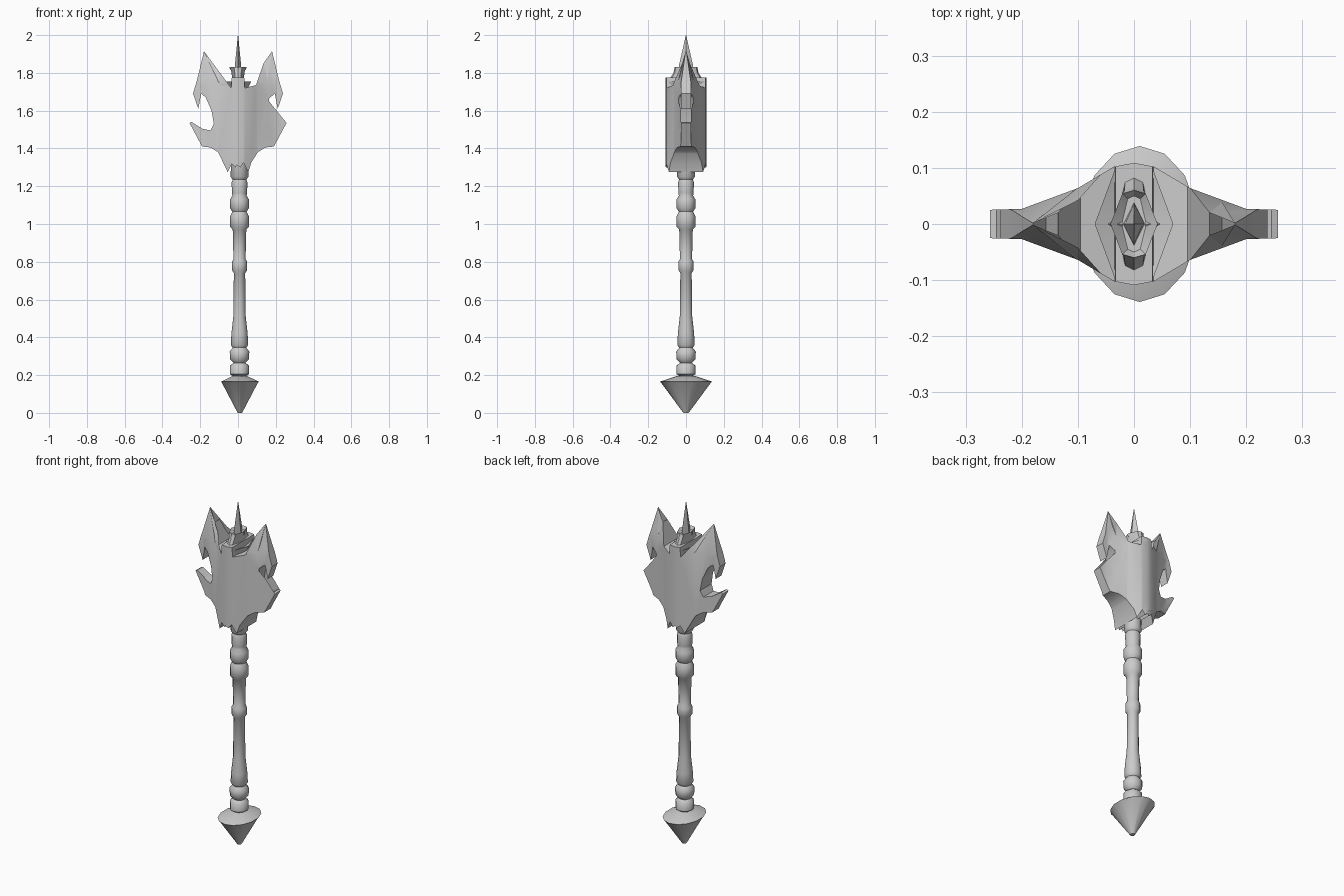
import bpy, bmesh, math

if "Cube" in bpy.data.objects:
    bpy.data.objects.remove(bpy.data.objects["Cube"])


def finish(bm, name, angle):
    bmesh.ops.recalc_face_normals(bm, faces=bm.faces)
    me = bpy.data.meshes.new(name)
    bm.to_mesh(me)
    bm.free()
    ob = bpy.data.objects.new(name, me)
    bpy.context.collection.objects.link(ob)
    bpy.ops.object.select_all(action='DESELECT')
    ob.select_set(True)
    bpy.context.view_layer.objects.active = ob
    bpy.ops.object.shade_smooth_by_angle(angle=math.radians(angle))
    return ob


def loft(name, rings, section, cx=0.0, angle=40):
    """Stack scaled copies of a unit section; rings are (z, rx, ry)."""
    bm = bmesh.new()
    loops = [[bm.verts.new((cx + u * rx, v * ry, z)) for u, v in section]
             for z, rx, ry in rings]
    n = len(section)
    for a, b in zip(loops, loops[1:]):
        for i in range(n):
            j = (i + 1) % n
            bm.faces.new((a[i], a[j], b[j], b[i]))
    bm.faces.new(loops[0][::-1])
    bm.faces.new(loops[-1])
    return finish(bm, name, angle)


def circle(n):
    return [(math.sin(2 * math.pi * i / n), math.cos(2 * math.pi * i / n)) for i in range(n)]


# Turned shaft with ring mouldings
shaft = [(.15, .045), (.195, .035), (.205, .05), (.25, .05), (.265, .032), (.285, .05),
         (.325, .052), (.345, .036), (.36, .046), (.42, .043), (.51, .033), (.74, .03),
         (.755, .04), (.80, .04), (.815, .032), (.97, .036), (.985, .05), (1.04, .05),
         (1.065, .038), (1.085, .05), (1.13, .05), (1.15, .038), (1.165, .04),
         (1.22, .042), (1.235, .036), (1.25, .047), (1.35, .045)]
loft("shaft", [(z, r, r) for z, r in shaft], circle(12), cx=.008, angle=50)

# Oval pointed pommel
loft("pommel", [(0, .012, .014), (.16, .098, .132), (.165, .103, .139), (.195, .04, .05)],
     circle(14), cx=.01, angle=30)

# Winged head: right half of the outline, bottom to top, then mirrored
half = [(.012, 1.30), (.03, 1.325), (.055, 1.275), (.07, 1.325), (.105, 1.38), (.145, 1.405),
        (.19, 1.41), (.257, 1.535), (.245, 1.54), (.19, 1.505), (.145, 1.495), (.128, 1.53),
        (.14, 1.60), (.165, 1.665), (.195, 1.69), (.21, 1.61), (.238, 1.69), (.215, 1.77),
        (.18, 1.915), (.157, 1.765), (.135, 1.85), (.095, 1.735), (.036, 1.72), (.033, 1.775)]
outline = [(0, 1.33)] + half + [(0, 1.775)] + [(-x, z) for x, z in reversed(half)]
depth = [(0, .109), (.036, .102), (.10, .064), (.20, .027), (.3, .024)]


def thickness(x, z):
    x = abs(x)
    for (x0, d0), (x1, d1) in zip(depth, depth[1:]):
        if x <= x1:
            d = d0 + (d1 - d0) * (x - x0) / (x1 - x0)
            break
    if x > .1 and z > 1.75:
        d *= max(.05, 1 - (z - 1.75) / .165)
    return d


bm = bmesh.new()
face = bm.faces.new([bm.verts.new((x, 0, z)) for x, z in outline])
bmesh.ops.triangulate(bm, faces=[face])
cuts = [((s * x, 0, 0), (1, 0, 0)) for x in (.036, .10, .20) for s in (-1, 1)]
cuts += [((0, 0, 0), (1, 0, 0)), ((0, 0, 1.75), (0, 0, 1))]
for co, no in cuts:
    bmesh.ops.bisect_plane(bm, geom=bm.verts[:] + bm.edges[:] + bm.faces[:],
                           dist=1e-4, plane_co=co, plane_no=no)
front = bm.verts[:]
res = bmesh.ops.extrude_face_region(bm, geom=bm.faces[:], use_keep_orig=True)
back = {g for g in res["geom"] if isinstance(g, bmesh.types.BMVert)}
for v in bm.verts:
    v.co.y = thickness(v.co.x, v.co.z) * (1 if v in back else -1)
finish(bm, "winged_head", 35)

# Layered crest on top of the head, ending in a thin blade
hexagon = [(1, 0), (.5, .9), (0, 1), (-.5, .9), (-1, 0), (-.5, -.9), (0, -1), (.5, -.9)]
loft("crest", [(1.69, .04, .095), (1.755, .07, .105), (1.74, .036, .09), (1.775, .032, .082),
               (1.80, .034, .066), (1.832, .042, .06), (1.815, .022, .05)], hexagon, angle=30)
diamond = [(1, 0), (0, 1), (-1, 0), (0, -1)]
loft("top_spike", [(1.80, .02, .04), (1.845, .016, .036), (2.0, .0008, .0008)],
     diamond, angle=30)

# Small thorns flanking the crest
for s in (-1, 1):
    ob = loft("crest_thorn", [(0, .012, .014), (.055, .0008, .0008)], diamond, angle=30)
    ob.location = (s * .025, 0, 1.81)
    ob.rotation_euler = (0, s * math.radians(50), 0)
    ob.scale = (.8, 1, .5)
